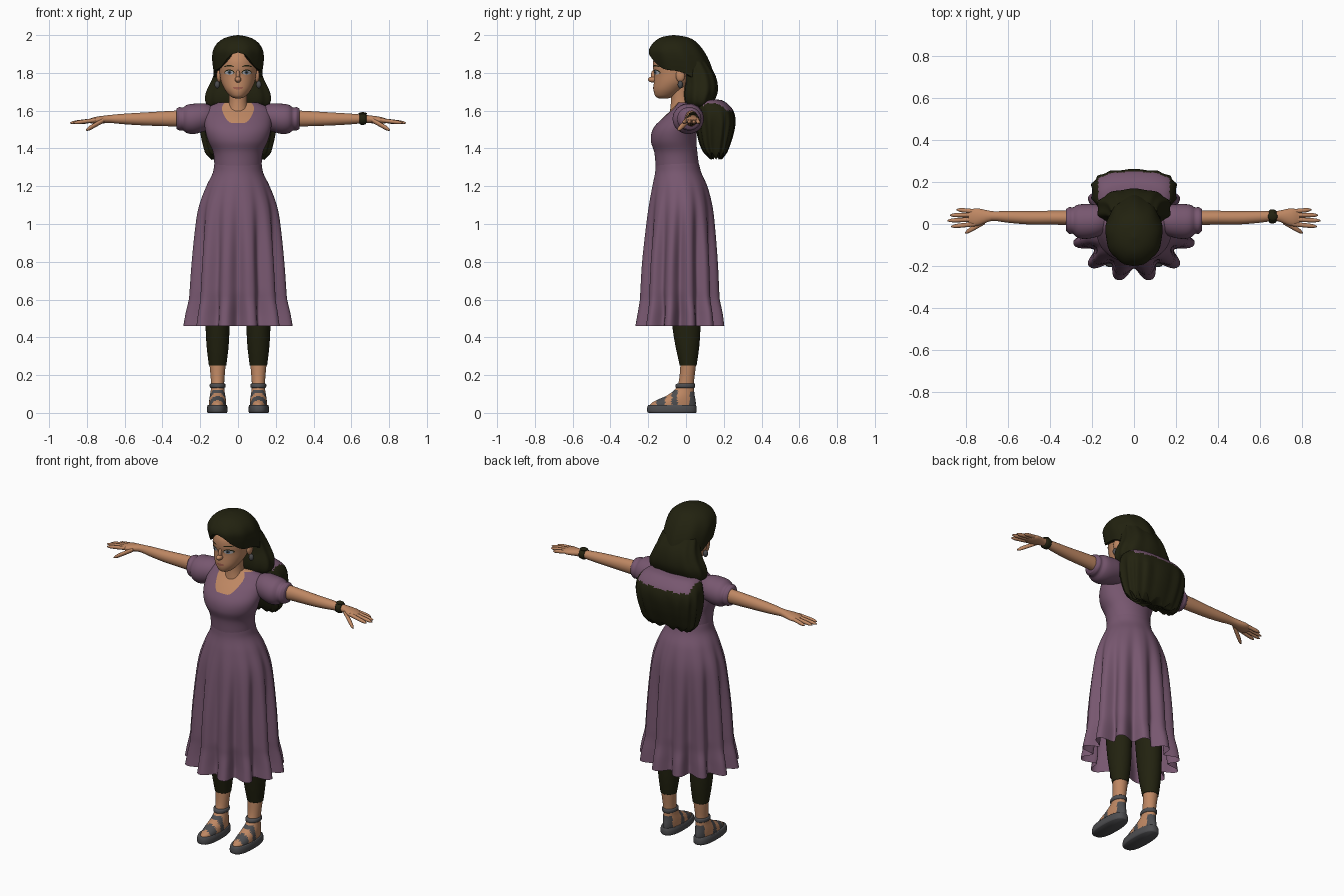
import bpy, bmesh, math
from mathutils import Vector

if "Cube" in bpy.data.objects:
    bpy.data.objects.remove(bpy.data.objects["Cube"])


def material(name, r, g, b):
    m = bpy.data.materials.new(name)
    m.diffuse_color = (r, g, b, 1)
    m.use_nodes = True
    m.node_tree.nodes["Principled BSDF"].inputs["Base Color"].default_value = m.diffuse_color
    return m


SKIN = material("skin", 0.52, 0.245, 0.125)
HAIR = material("dark_hair", 0.016, 0.016, 0.005)
DRESS = material("mauve_cloth", 0.185, 0.095, 0.16)
GREY = material("sandal_grey", 0.075, 0.075, 0.08)
WHITE = material("eye_white", 0.45, 0.45, 0.47)
IRIS = material("iris_blue", 0.08, 0.12, 0.19)
LIP = material("lip", 0.36, 0.12, 0.08)


def sample(keys, t):
    """Smooth interpolation of key rows (first item is the position)."""
    keys = sorted(keys)
    t = min(max(t, keys[0][0]), keys[-1][0])
    i = max(k for k in range(len(keys) - 1) if keys[k][0] <= t)
    a, b = keys[i], keys[i + 1]
    p, q = keys[max(i - 1, 0)], keys[min(i + 2, len(keys) - 1)]
    h = b[0] - a[0]
    u = (t - a[0]) / h
    out = []
    for c in range(1, len(a)):
        m0 = (b[c] - p[c]) / (b[0] - p[0]) * h
        m1 = (q[c] - a[c]) / (q[0] - a[0]) * h
        out.append((2*u**3 - 3*u*u + 1) * a[c] + (u**3 - 2*u*u + u) * m0
                   + (3*u*u - 2*u**3) * b[c] + (u**3 - u*u) * m1)
    return out


def finish(name, bm, mats, rule=None, recalc=False):
    if recalc:
        bmesh.ops.recalc_face_normals(bm, faces=bm.faces)
    bm.normal_update()
    for f in bm.faces:
        f.smooth = True
        if rule:
            f.material_index = int(rule(f.calc_center_median(), f.normal))
    me = bpy.data.meshes.new(name)
    bm.to_mesh(me)
    bm.free()
    ob = bpy.data.objects.new(name, me)
    bpy.context.collection.objects.link(ob)
    for m in mats:
        me.materials.append(m)
    return ob


def rings_to_mesh(rings, top=True, bottom=True):
    bm = bmesh.new()
    vs = [[bm.verts.new(p) for p in r] for r in rings]
    n = len(vs[0])
    for a, b in zip(vs, vs[1:]):
        for i in range(n):
            k = (i + 1) % n
            bm.faces.new((a[i], b[i], b[k], a[k]))
    for on, r, flip in ((top, vs[0], 0), (bottom, vs[-1], 1)):
        if on:
            c = bm.verts.new(sum((v.co for v in r), Vector()) / n)
            for i in range(n):
                k = (i + 1) % n
                bm.faces.new((c, r[k], r[i]) if flip else (c, r[i], r[k]))
    return bm


def shell(name, keys, mats, top=None, bot=None, cx=0, n=48, m=24, e=1.0,
          ripple=None, caps=(True, True), rule=None):
    """Upright loft. Keys: z, half width, front y, back y. Edges may vary with angle."""
    zs = [k[0] for k in keys]
    top = top or (lambda p: max(zs))
    bot = bot or (lambda p: min(zs))
    rings = []
    for j in range(m + 1):
        t = (1 - math.cos(math.pi * j / m)) / 2
        ring = []
        for i in range(n):
            p = 2 * math.pi * i / n
            z = top(p) + (bot(p) - top(p)) * t
            w, f, b = sample(keys, z)
            s, c = math.sin(p), math.cos(p)
            g = ripple(p, z) if ripple else 1
            x = math.copysign(abs(s) ** e, s) * w * g
            y = (f + b) / 2 - math.copysign(abs(c) ** e, c) * (b - f) / 2 * g
            ring.append((cx + x, y, z))
        rings.append(ring)
    return finish(name, rings_to_mesh(rings, *caps), mats, rule)


def limb(name, keys, mat, s=1, n=20, m=16):
    """Sideways loft. Keys: x, centre y, radius y, centre z, radius z."""
    x0, x1 = keys[0][0], keys[-1][0]
    rings = []
    for j in range(m + 1):
        x = x0 + (x1 - x0) * (1 - math.cos(math.pi * j / m)) / 2
        cy, ry, cz, rz = sample(keys, x)
        rings.append([(s * x, cy + ry * math.cos(2 * math.pi * i / n),
                       cz + rz * math.sin(2 * math.pi * i / n)) for i in range(n)])
    return finish(name, rings_to_mesh(rings), [mat], recalc=True)


def finger(name, a, b, r, s):
    def at(u, k):
        p = [a[i] + (b[i] - a[i]) * u for i in range(3)]
        return (p[0], p[1], r * k, p[2], r * k)
    limb(name, [at(0, 1), at(.5, 1), at(.85, .85), at(1, .25)], SKIN, s, 12, 10)


def ball(name, loc, size, mat):
    bm = bmesh.new()
    bmesh.ops.create_uvsphere(bm, u_segments=20, v_segments=12, radius=1)
    for v in bm.verts:
        v.co = Vector(loc) + Vector(v.co[i] * size[i] for i in range(3))
    return finish(name, bm, [mat])


def fold(p):
    """Angle from the front, 0 to pi."""
    return min(p, 2 * math.pi - p)


def smooth(a, b, t):
    u = min(max((t - a) / (b - a), 0), 1)
    return u * u * (3 - 2 * u)


# Head, neck and chest
HEAD = [(1.664, .012, -.14, -.10), (1.672, .034, -.158, -.07), (1.69, .054, -.168, -.04),
        (1.715, .072, -.172, -.01), (1.75, .088, -.17, .03), (1.79, .096, -.168, .05),
        (1.83, .099, -.175, .06), (1.88, .094, -.168, .06), (1.93, .07, -.13, .04), (1.96, .01, -.06, -.03)]
shell("head", HEAD, [SKIN], m=36)
shell("neck", [(1.56, .075, -.09, .05), (1.62, .052, -.082, .03), (1.67, .048, -.08, .02),
               (1.73, .05, -.09, .02)], [SKIN], m=12)
BODY = [(1.30, .124, -.16, .07), (1.38, .132, -.168, .06), (1.44, .158, -.186, .055), (1.50, .174, -.176, .06),
        (1.56, .178, -.13, .08), (1.60, .17, -.088, .085), (1.625, .145, -.066, .075), (1.642, .105, -.055, .06)]
shell("chest", [(z, w - .006, f + .006, b - .006) for z, w, f, b in BODY], [SKIN])

# Nose and face details laid on the head surface
ball("nose", (0, -.176, 1.765), (.017, .025, .016), SKIN)
ball("nose_bridge", (0, -.168, 1.785), (.011, .018, .032), SKIN)


def decal(name, cx, cz, rx, rz, off, mat, bend=0):
    rings = []
    for k in (1, .66, .33):
        ring = []
        for i in range(24):
            a = 2 * math.pi * i / 24
            x, dx = cx + k * rx * math.cos(a), k * math.cos(a)
            z = cz + k * rz * math.sin(a) + bend * dx * dx
            w, f, b = sample(HEAD, z)
            y = (f + b) / 2 - (b - f) / 2 * math.sqrt(max(0, 1 - (x / w) ** 2))
            ring.append((x, y - off, z))
        rings.append(ring)
    finish(name, rings_to_mesh(rings, False, True), [mat])


for s in (-1, 1):
    decal("eye_lash", s * .046, 1.805, .027, .013, .002, HAIR, -.003)
    decal("eye_white", s * .046, 1.801, .023, .011, .0035, WHITE)
    decal("iris", s * .045, 1.802, .010, .010, .005, IRIS)
    decal("pupil", s * .045, 1.802, .005, .005, .0065, HAIR)
    decal("eyebrow", s * .047, 1.838, .027, .004, .003, HAIR, -.006)
    ball("ear", (s * .1, -.03, 1.785), (.014, .024, .034), SKIN)
    ball("earring", (s * .11, -.03, 1.738), (.014, .014, .02), GREY)
decal("lips", 0, 1.719, .027, .007, .003, LIP, .003)

# Hair: crown with a rising hairline, back mass and the gathered lower mass
CROWN = [(1.76, .13, -.165, .15), (1.80, .128, -.172, .142), (1.84, .133, -.184, .13), (1.88, .136, -.194, .113),
         (1.92, .131, -.198, .09), (1.955, .112, -.178, .062), (1.98, .08, -.148, .03),
         (1.993, .045, -.115, -.01), (2.0, .004, -.07, -.06)]
LINE = [(0, 1.908), (.3, 1.893), (.6, 1.85), (.9, 1.822), (1.5, 1.805), (2.0, 1.77), (3.15, 1.77)]
crown = shell("hair_crown", CROWN, [HAIR], bot=lambda p: sample(LINE, fold(p))[0], n=72, m=28,
              caps=(True, False), ripple=lambda p, z: 1 - .015 * math.cos(9 * p) * smooth(2, 1.9, z))
mod = crown.modifiers.new("thickness", "SOLIDIFY")
mod.thickness, mod.offset = .035, -1
shell("hair_back", [(1.61, .13, .02, .10), (1.63, .165, .0, .135), (1.66, .176, -.01, .152), (1.70, .17, -.012, .166),
                    (1.75, .146, -.008, .164), (1.80, .126, -.01, .148), (1.86, .11, -.02, .11)], [HAIR],
      n=72, e=.85, ripple=lambda p, z: 1 + .025 * math.cos(10 * p))
shell("hair_lower", [(1.34, .145, .13, .19), (1.37, .168, .10, .212), (1.42, .183, .075, .232), (1.48, .196, .06, .25),
                     (1.55, .203, .05, .26), (1.60, .196, .05, .25), (1.635, .175, .05, .222), (1.655, .14, .06, .19),
                     (1.66, .09, .09, .16)], [HAIR, DRESS], n=96, m=36, e=.75,
      bot=lambda p: 1.36 + .02 * math.cos(14 * p),
      ripple=lambda p, z: 1 + .035 * math.cos(14 * p) * smooth(1.63, 1.5, z),
      rule=lambda c, n: n.z > .4 and abs(c.x) < .17 and c.z > 1.6)

# Dress: bodice with scooped neckline, pleated skirt with flared hem
shell("dress_bodice", BODY, [DRESS], n=96, m=36, caps=(False, False),
      top=lambda p: 1.535 + .107 * smooth(.2, .75, fold(p)))
SKIRT = [(.46, .298, -.275, .21), (.53, .285, -.262, .2), (.60, .268, -.25, .185), (.64, .264, -.248, .182),
         (.80, .252, -.238, .174), (1.0, .23, -.215, .157), (1.1, .21, -.2, .143), (1.2, .17, -.18, .115),
         (1.27, .134, -.164, .082), (1.32, .125, -.16, .068)]


def pleats(p, z):
    depth = .17 * smooth(1.3, .75, z) + .09 * smooth(.66, .5, z)
    return 1 - depth * (.5 + .5 * math.cos(12 * p)) ** 1.4


shell("dress_skirt", SKIRT, [DRESS], n=192, m=60, caps=(False, False), ripple=pleats)

for s in (-1, 1):
    # Puffed sleeves, arms and hands
    limb("sleeve", [(.11, .02, .05, 1.56, .05), (.17, .016, .075, 1.565, .072), (.23, .012, .083, 1.557, .08),
                    (.27, .013, .078, 1.556, .075), (.293, .016, .062, 1.556, .06), (.308, .017, .064, 1.557, .062),
                    (.325, .02, .05, 1.557, .055)], DRESS, s, 32, 28)
    limb("arm", [(.2, .025, .04, 1.56, .045), (.35, .03, .034, 1.558, .041), (.5, .03, .032, 1.556, .034),
                 (.6, .034, .028, 1.556, .028), (.68, .038, .023, 1.556, .021), (.72, .035, .035, 1.552, .02),
                 (.76, .032, .043, 1.548, .018), (.79, .03, .03, 1.545, .01)], SKIN, s, 24, 28)
    for i, (y0, tip, y1) in enumerate(((.0, .872, -.012), (.022, .89, .016), (.043, .878, .042), (.06, .845, .068))):
        finger("finger", (.755, y0, 1.55), (tip, y1, 1.535), .0105, s)
    finger("thumb", (.71, .012, 1.55), (.805, -.042, 1.497), .013, s)

    # Legs: strapped foot and shin, legging, sole, ankle strap
    shell("foot", [(.03, .044, -.192, .05), (.05, .045, -.185, .052), (.07, .044, -.15, .05), (.09, .041, -.105, .046),
                   (.12, .036, -.062, .043), (.16, .035, -.04, .042), (.25, .042, -.03, .052), (.30, .045, -.03, .055)],
          [SKIN, GREY], cx=s * .108, n=64, m=48,
          rule=lambda c, n: c.z < .125 and (-.155 < c.y < -.11 or -.075 < c.y < -.045 or (c.y > .02 and c.z < .11)))
    shell("legging", [(.25, .046, -.033, .056), (.35, .058, -.055, .07), (.44, .063, -.07, .076),
                      (.6, .07, -.085, .08), (.85, .085, -.1, .08)], [HAIR], cx=s * .108)
    shell("sandal_sole", [(0, .05, -.198, .052), (.006, .054, -.205, .056), (.03, .054, -.205, .056),
                          (.042, .05, -.2, .052)], [GREY], cx=s * .11, e=.8, m=10)
    shell("ankle_strap", [(.132, .036, -.05, .045), (.136, .041, -.056, .048), (.152, .041, -.053, .048),
                          (.156, .036, -.045, .045)], [GREY], cx=s * .108, m=8)

# Wristwatch on one arm
limb("watch_band", [(.643, .036, .024, 1.556, .022), (.647, .036, .032, 1.556, .03), (.675, .036, .031, 1.556, .029),
                    (.679, .036, .024, 1.556, .022)], HAIR, 1, 24, 8)
ball("watch_face", (.661, .036, 1.584), (.023, .02, .008), HAIR)
